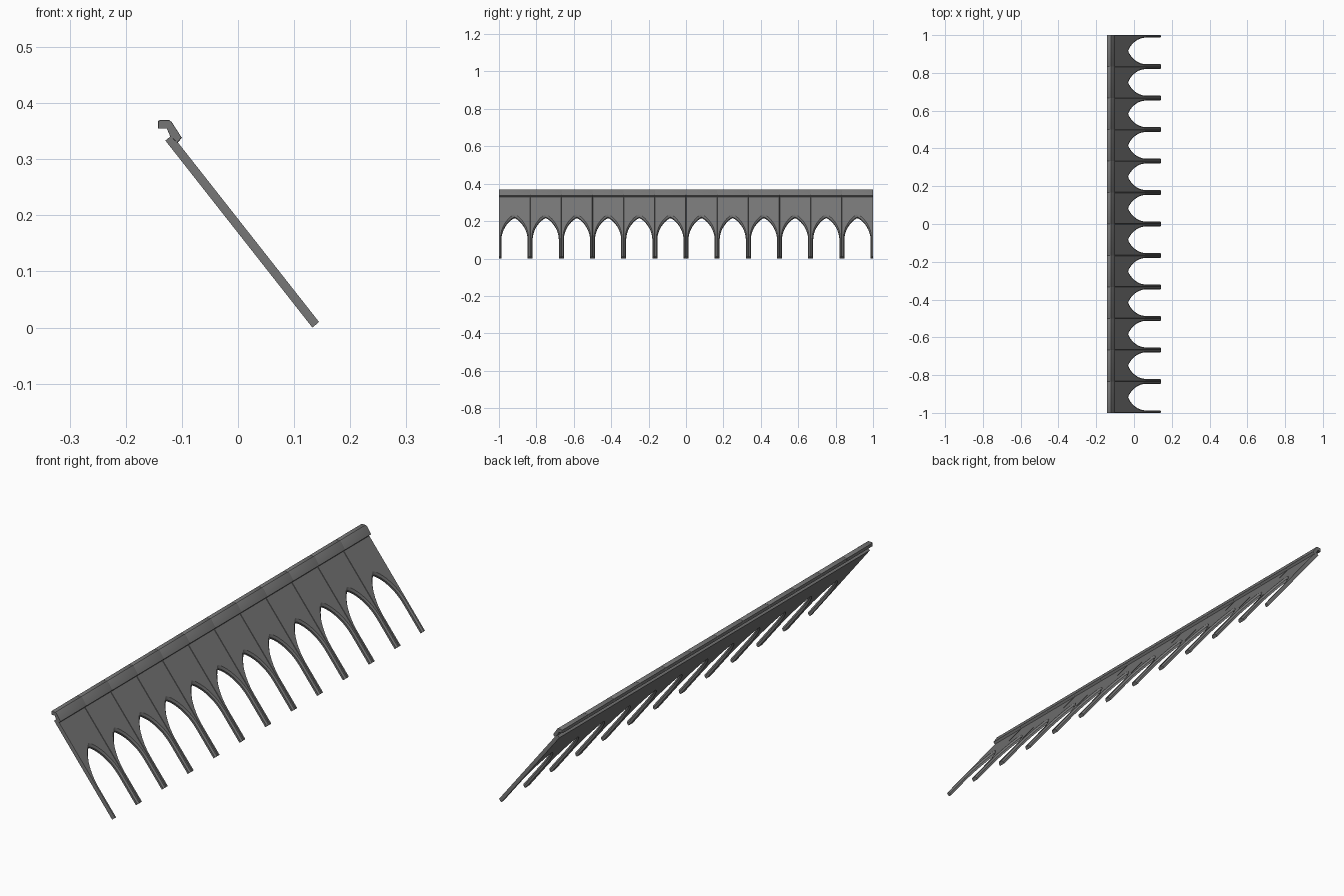
import bpy, bmesh, math
from mathutils import Vector

if "Cube" in bpy.data.objects:
    bpy.data.objects.remove(bpy.data.objects["Cube"], do_unlink=True)

BAYS = 12
PITCH = 2 / BAYS
HALF = PITCH / 2
THICK = 0.0155
STEPS = 10
DOWN = Vector((0.1325, 0, 0))               # foot of the rear surface
ALONG = Vector((-0.618, 0, 0.786)).normalized()
OUT = Vector((ALONG.z, 0, -ALONG.x))        # outward from the slope

grey = bpy.data.materials.new("dark grey")
grey.use_nodes = True
colour = (0.18, 0.18, 0.18, 1)
grey.diffuse_color = colour
grey.node_tree.nodes["Principled BSDF"].inputs["Base Color"].default_value = colour


def build(name, rings):
    """Skin a stack of matching rings, cap both ends and repeat per bay."""
    bm = bmesh.new()
    loops = [[bm.verts.new(p) for p in ring] for ring in rings]
    n = len(loops[0])
    for a, b in zip(loops, loops[1:]):
        for i in range(n):
            j = (i + 1) % n
            bm.faces.new((a[i], a[j], b[j], b[i]))
    caps = [bm.faces.new(loops[0][::-1]), bm.faces.new(loops[-1])]
    bm.normal_update()
    bmesh.ops.triangulate(bm, faces=caps, ngon_method='EAR_CLIP')
    bmesh.ops.recalc_face_normals(bm, faces=bm.faces)
    mesh = bpy.data.meshes.new(name)
    bm.to_mesh(mesh)
    bm.free()
    mesh.materials.append(grey)
    obj = bpy.data.objects.new(name, mesh)
    bpy.context.collection.objects.link(obj)
    row = obj.modifiers.new("row", "ARRAY")
    row.count = BAYS
    row.use_relative_offset = False
    row.use_constant_offset = True
    row.constant_offset_displace = (0, PITCH, 0)
    bpy.context.view_layer.objects.active = obj
    obj.select_set(True)
    bpy.ops.object.shade_smooth_by_angle(angle=math.radians(30))
    obj.select_set(False)


def bay_ring(depth, rim, peak, seam, foot):
    """Outline of one bay with its pointed arch, at a depth in the slab."""
    width, spring, rise = 0.070 + rim, 0.127, 0.147 + peak
    side = [(HALF - seam, 0.424), (HALF - seam, foot), (width, foot)]
    for k in range(STEPS):
        t = k / STEPS * math.pi / 2
        side.append((width * math.cos(t) ** 1.54, spring + rise * math.sin(t)))
    outline = side + [(0, spring + rise)] + [(-y, s) for y, s in side[::-1]]
    return [DOWN + ALONG * s + OUT * depth + Vector((0, y - 1 + HALF, 0))
            for y, s in outline]


# Sloping slab with arched openings and chamfered front rims
build("arched_panel", [
    bay_ring(0, 0, 0, 0, 0),
    bay_ring(THICK * 0.55, 0, 0.001, 0, 0),
    bay_ring(THICK, 0.005, 0.014, 0.0015, 0.001),
])

# Hooked ridge cap, its ends eased at every seam
profile = [(-0.143, 0.355), (-0.143, 0.368), (-0.139, 0.370), (-0.123, 0.370),
           (-0.118, 0.366), (-0.100, 0.338), (-0.108, 0.329), (-0.121, 0.341),
           (-0.127, 0.355)]
centre = Vector((-0.119, 0, 0.352))


def cap_ring(y, size):
    return [centre + (Vector((x, 0, z)) - centre) * size + Vector((0, y, 0))
            for x, z in profile]


build("ridge_cap", [
    cap_ring(-1, 0.95), cap_ring(-0.998, 1),
    cap_ring(-1.002 + PITCH, 1), cap_ring(-1 + PITCH, 0.95),
])
